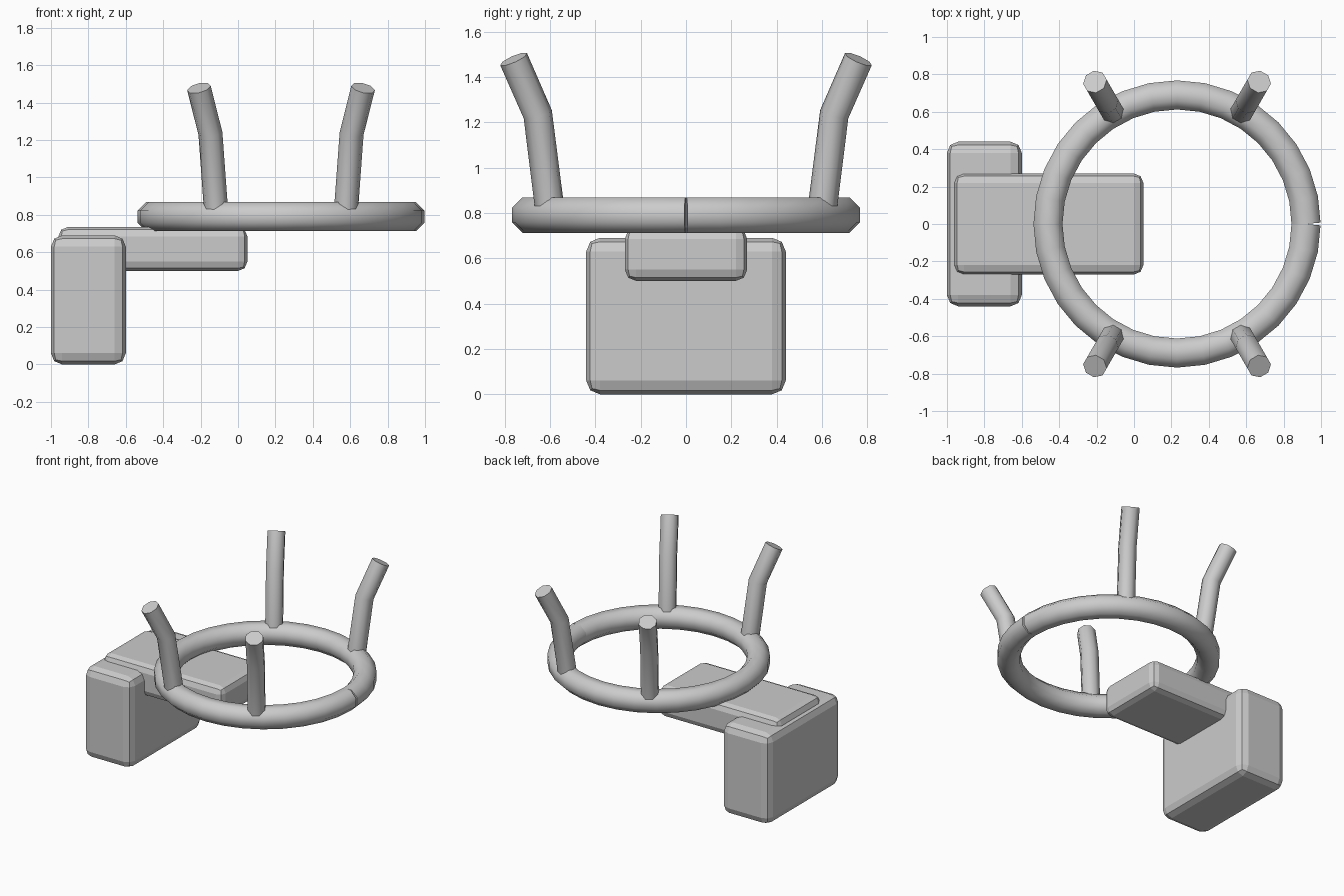
import bpy, bmesh, math
from mathutils import Vector

if "Cube" in bpy.data.objects:
    bpy.data.objects.remove(bpy.data.objects["Cube"])

RING_C = Vector((0.23, 0, 0.79))
RING_R = 0.69


def finish(name, bm):
    bmesh.ops.recalc_face_normals(bm, faces=bm.faces[:])
    me = bpy.data.meshes.new(name)
    bm.to_mesh(me)
    bm.free()
    ob = bpy.data.objects.new(name, me)
    bpy.context.collection.objects.link(ob)
    return ob


def block(name, lo, hi, bevel):
    """Rounded box between two corners."""
    lo, hi = Vector(lo), Vector(hi)
    bm = bmesh.new()
    bmesh.ops.create_cube(bm, size=1)
    bmesh.ops.scale(bm, vec=hi - lo, verts=bm.verts[:])
    bmesh.ops.translate(bm, vec=(lo + hi) / 2, verts=bm.verts[:])
    ob = finish(name, bm)
    mod = ob.modifiers.new("edge_bevel", 'BEVEL')
    mod.width, mod.segments = bevel, 2
    return ob


def tube(name, points, radius, side_axis, sides=8):
    """Capped tube swept along a path."""
    bm = bmesh.new()
    rings = []
    for i, p in enumerate(points):
        before, after = points[max(i - 1, 0)], points[min(i + 1, len(points) - 1)]
        d_in, d_out = (p - before).normalized(), (after - p).normalized()
        tangent = (d_in + d_out).normalized()
        u = tangent.cross(side_axis).normalized()
        v = u.cross(tangent).normalized()
        ring = []
        for k in range(sides):
            a = 2 * math.pi * (k + 0.5) / sides
            ring.append(bm.verts.new(p + radius * (math.cos(a) * u + math.sin(a) * v)))
        rings.append(ring)
    for a, b in zip(rings, rings[1:]):
        for k in range(sides):
            n = (k + 1) % sides
            bm.faces.new((a[k], a[n], b[n], b[k]))
    bm.faces.new(rings[0])
    bm.faces.new(rings[-1])
    ob = finish(name, bm)
    bpy.ops.object.select_all(action='DESELECT')
    ob.select_set(True)
    bpy.context.view_layer.objects.active = ob
    bpy.ops.object.shade_smooth_by_angle(angle=math.radians(50))
    return ob


# Mounting block and support arm
block("mounting_block", (-1.0, -0.44, 0.0), (-0.6, 0.44, 0.69), 0.06)
block("support_arm", (-0.96, -0.27, 0.5), (0.05, 0.27, 0.735), 0.05)

# Open ring whose two ends meet at the +x side
N = 32
path = [RING_C + RING_R * Vector((math.cos(2 * math.pi * i / N), math.sin(2 * math.pi * i / N), 0))
        for i in range(N + 1)]
tube("ring", path, 0.084, Vector((0, 0, 1)))

# Four prongs bending outward from the ring
for n, deg in enumerate((60, 120, 240, 300), 1):
    a = math.radians(deg)
    out = Vector((math.cos(a), math.sin(a), 0))
    side = Vector((-math.sin(a), math.cos(a), 0))
    centre = Vector((RING_C.x, 0, 0))
    pts = [centre + out * r + Vector((0, 0, z))
           for r, z in ((0.69, 0.79), (0.755, 1.235), (0.878, 1.478))]
    tube(f"prong_{n}", pts, 0.065, side)
